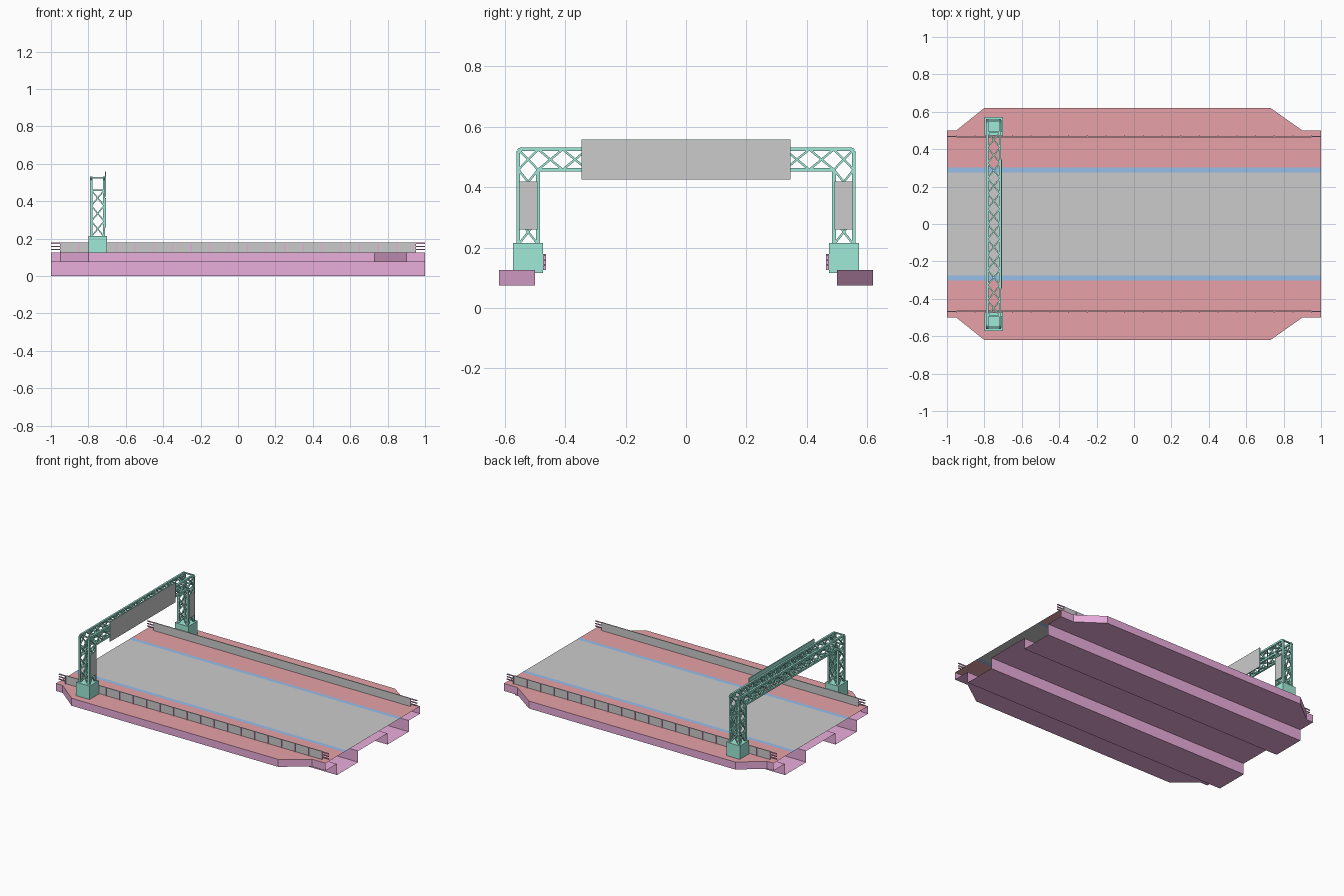
import bpy, bmesh
from mathutils import Vector, Matrix

if "Cube" in bpy.data.objects:
    bpy.data.objects.remove(bpy.data.objects["Cube"])


def material(name, col):
    m = bpy.data.materials.new(name)
    m.diffuse_color = (*col, 1)
    m.use_nodes = True
    m.node_tree.nodes["Principled BSDF"].inputs["Base Color"].default_value = m.diffuse_color
    return m


RED = material("red", (0.80, 0.36, 0.39))
BLUE = material("blue", (0.31, 0.52, 0.83))
PINK = material("pink", (0.82, 0.42, 0.71))
TEAL = material("teal", (0.35, 0.82, 0.69))


def finish(name, bm, *mats):
    me = bpy.data.meshes.new(name)
    bm.to_mesh(me)
    bm.free()
    for m in mats:
        me.materials.append(m)
    ob = bpy.data.objects.new(name, me)
    bpy.context.collection.objects.link(ob)
    return ob


def face(bm, pts, out):
    """Add a polygon whose normal points towards 'out'."""
    f = bm.faces.new([bm.verts.new(p) for p in pts])
    f.normal_update()
    if f.normal.dot(Vector(out)) < 0:
        f.normal_flip()
    return f


def box(bm, x0, x1, y0, y1, z0, z1):
    mat = Matrix.LocRotScale(((x0 + x1) / 2, (y0 + y1) / 2, (z0 + z1) / 2), None,
                             (x1 - x0, abs(y1 - y0), z1 - z0))
    return bmesh.ops.create_cube(bm, size=1, matrix=mat)["verts"]


def strut(bm, a, b, t):
    a, b = Vector(a), Vector(b)
    d = b - a
    mat = Matrix.LocRotScale((a + b) / 2, d.to_track_quat('Z', 'Y'), (t, t, d.length + t * 0.8))
    bmesh.ops.create_cube(bm, size=1, matrix=mat)


TOP, MID = 0.125, 0.075
EDGE = [(-1, .50), (-.95, .50), (-.80, .62), (.73, .62), (.90, .50), (1, .50)]


def strip(name, y0, y1, z, out, mat):
    bm = bmesh.new()
    face(bm, [(-1, y0, z), (1, y0, z), (1, y1, z), (-1, y1, z)], out)
    return finish(name, bm, *([mat] if mat else []))


# Road surface, kerb lines and side walks
strip("road", -.275, .275, TOP, (0, 0, 1), None)
for s, side in ((-1, "front"), (1, "back")):
    strip(side + "_kerb_line", s * .275, s * .303, TOP, (0, 0, 1), BLUE)
    bm = bmesh.new()
    face(bm, [(x, s * y, TOP) for x, y in EDGE] + [(1, s * .303, TOP), (-1, s * .303, TOP)], (0, 0, 1))
    finish(side + "_walkway", bm, RED)

# Open-ended underside: edge skirts, soffit and two hollow girders
bm = bmesh.new()
down = (0, 0, -1)
for s in (-1, 1):
    for (xa, ya), (xb, yb) in zip(EDGE, EDGE[1:]):
        face(bm, [(xa, s * ya, MID), (xb, s * yb, MID), (xb, s * yb, TOP), (xa, s * ya, TOP)], (0, s, 0))
    face(bm, [(x, s * y, MID) for x, y in EDGE] + [(1, s * .38, MID), (-1, s * .38, MID)], down)
    prof = [(.38, MID), (.38, 0), (.155, 0), (.155, MID)]
    for (ya, za), (yb, zb), out in zip(prof, prof[1:], ((0, s, 0), down, (0, -s, 0))):
        face(bm, [(-1, s * ya, za), (1, s * ya, za), (1, s * yb, zb), (-1, s * yb, zb)], out)
face(bm, [(-1, -.155, MID), (1, -.155, MID), (1, .155, MID), (-1, .155, MID)], down)
bmesh.ops.remove_doubles(bm, verts=bm.verts, dist=1e-5)
finish("hull", bm, PINK)

# Railings: grey panels with posts outside and bars running past the ends
for s, side in ((-1, "front"), (1, "back")):
    bm = bmesh.new()
    box(bm, -.95, .95, s * .463, s * .469, TOP, .179)
    finish(side + "_railing_panel", bm)
    bm = bmesh.new()
    for i in range(20):
        x = -.95 + i * .1
        box(bm, x - .003, x + .003, s * .464, s * .473, TOP, .178)
    for x0, x1 in ((-1, -.95), (.95, 1)):
        for z in (.142, .158, .175):
            box(bm, x0, x1, s * .464, s * .470, z - .003, z + .003)
    finish(side + "_railing_bars", bm, PINK)

# Gantry truss
X0, X1 = -.784, -.716
YO, YI, ZI, ZO, ZB = .555, .490, .458, .525, .21
bm = bmesh.new()


def cross(p, q, r, t):
    """X brace on the quad with corners p, q, r, t in order."""
    strut(bm, p, r, .007)
    strut(bm, q, t, .007)


outer = [(YO, ZB), (YO, ZO - .01), (YO - .01, ZO)]
inner = [(YI, ZB), (YI, ZI)]
for x in (X0, X1):
    for half in (outer, inner):
        path = half + [(-y, z) for y, z in reversed(half)]
        for a, b in zip(path, path[1:]):
            strut(bm, (x, *a), (x, *b), .012)
levels = [ZB, .293, .376, ZI]
for s in (-1, 1):
    for za, zb in zip(levels, levels[1:]):
        for x in (X0, X1):
            cross((x, s * YO, za), (x, s * YI, za), (x, s * YI, zb), (x, s * YO, zb))
        for y in (s * YO, s * YI):
            cross((X0, y, za), (X1, y, za), (X1, y, zb), (X0, y, zb))
    for x in (X0, X1):
        cross((x, s * YO, ZI), (x, s * YI, ZI), (x, s * YI, ZO), (x, s * YO, ZO))
    for y, z in ((YO, ZI), (YO - .005, ZO), (YI, ZI), (YI, ZO)):
        strut(bm, (X0, s * y, z), (X1, s * y, z), .008)
N = 12
ys = [-YI + 2 * YI * i / N for i in range(N + 1)]
for ya, yb in zip(ys, ys[1:]):
    for x in (X0, X1):
        cross((x, ya, ZI), (x, yb, ZI), (x, yb, ZO), (x, ya, ZO))
    for z in (ZI, ZO):
        cross((X0, ya, z), (X1, ya, z), (X1, yb, z), (X0, yb, z))
finish("gantry_truss", bm, TEAL)

# Gantry foot blocks
for s, side in ((-1, "front"), (1, "back")):
    bm = bmesh.new()
    box(bm, -.80, -.70, s * .473, s * .573, .115, .215)
    finish(side + "_gantry_foot", bm, TEAL)


# Blank sign boards: teal backing with a grey face
def sign(name, y0, y1, z0, z1):
    bm = bmesh.new()
    box(bm, -.711, -.705, y0, y1, z0, z1)
    finish(name + "_backing", bm, TEAL)
    bm = bmesh.new()
    e, x = .001, -.7045
    face(bm, [(x, y0 + e, z0 + e), (x, y1 - e, z0 + e), (x, y1 - e, z1 - e), (x, y0 + e, z1 - e)], (1, 0, 0))
    finish(name + "_face", bm)


sign("main_sign", -.346, .346, .425, .558)
sign("front_post_sign", -.553, -.492, .26, .418)
sign("back_post_sign", .492, .553, .26, .418)
